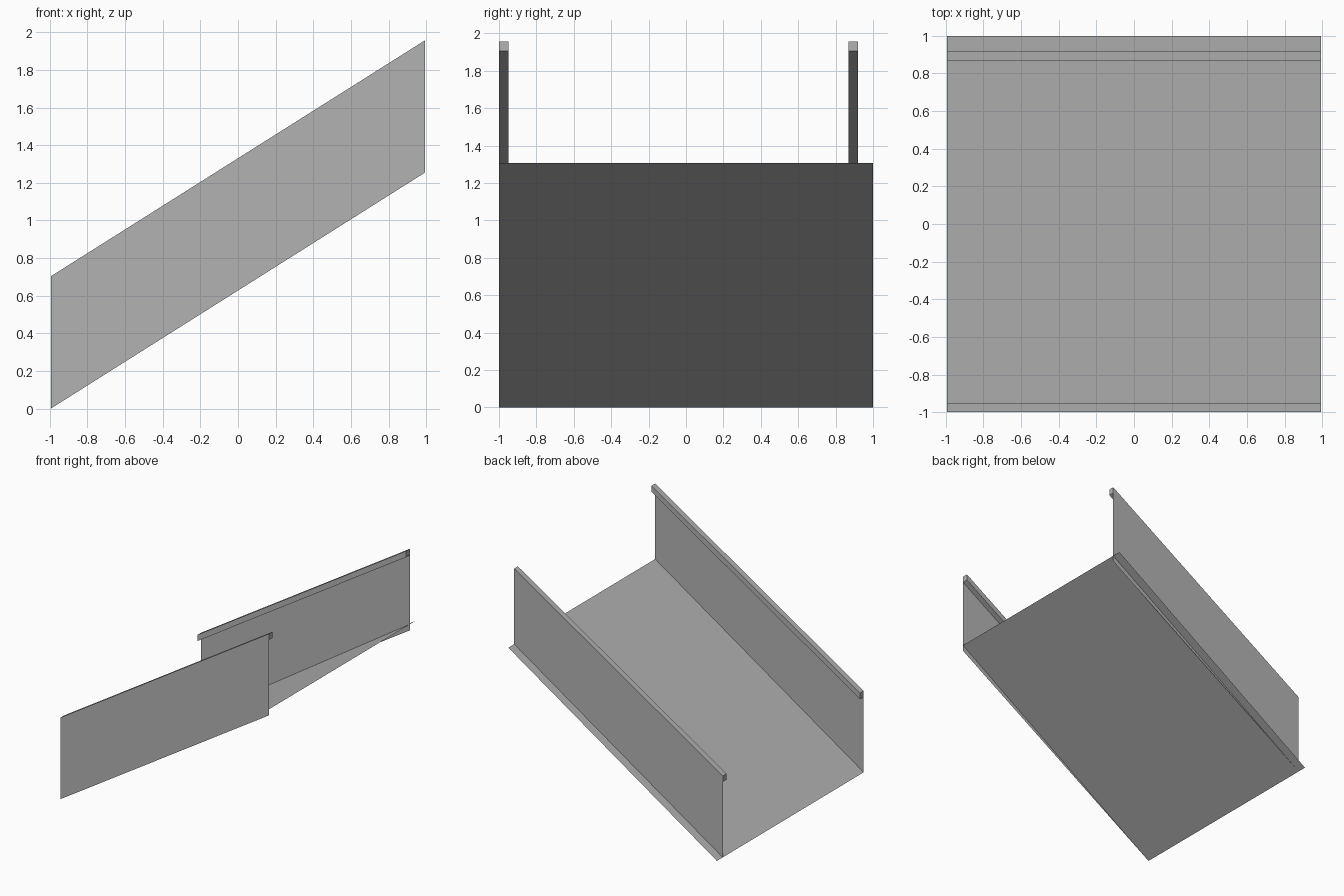
import bpy
import bmesh
from mathutils import Vector

if "Cube" in bpy.data.objects:
    bpy.data.objects.remove(bpy.data.objects["Cube"])

HALF = 0.995        # half length along x
RISE = 1.255        # climb of the side walls
FLOOR_RISE = 1.307  # climb of the floor
WALL = 0.65         # wall height
RAIL = 0.053        # rail size

grey = bpy.data.materials.new("light_grey")
grey.use_nodes = True
colour = (0.45, 0.45, 0.45, 1)
grey.diffuse_color = colour
grey.node_tree.nodes["Principled BSDF"].inputs["Base Color"].default_value = colour


def sloped_part(name, corners, sweep):
    """Make a flat panel from its corners; a sweep along y makes it solid."""
    bm = bmesh.new()
    face = bm.faces.new([bm.verts.new(c) for c in corners])
    if sweep:
        new = bmesh.ops.extrude_face_region(bm, geom=[face], use_keep_orig=True)["geom"]
        moved = [v for v in new if isinstance(v, bmesh.types.BMVert)]
        bmesh.ops.translate(bm, verts=moved, vec=Vector((0, sweep, 0)))
        bmesh.ops.recalc_face_normals(bm, faces=bm.faces)
    mesh = bpy.data.meshes.new(name)
    bm.to_mesh(mesh)
    bm.free()
    mesh.materials.append(grey)
    obj = bpy.data.objects.new(name, mesh)
    bpy.context.collection.objects.link(obj)
    return obj


def slanted_strip(y, low, high):
    """Corners of an upright strip that follows the slope."""
    return [(-HALF, y, low), (HALF, y, low + RISE),
            (HALF, y, high + RISE), (-HALF, y, high)]


# Sloping floor sheet
sloped_part("ramp_floor", [(-HALF, -1, 0), (HALF, -1, FLOOR_RISE),
                           (HALF, 1, FLOOR_RISE), (-HALF, 1, 0)], 0)

# Thin side walls, each with a rail overhanging the inside
for side, y, inward in (("front", -1, 1), ("back", 0.92, -1)):
    sloped_part(side + "_wall", slanted_strip(y, 0, WALL), 0)
    sloped_part(side + "_rail", slanted_strip(y, WALL, WALL + RAIL), inward * 0.05)
